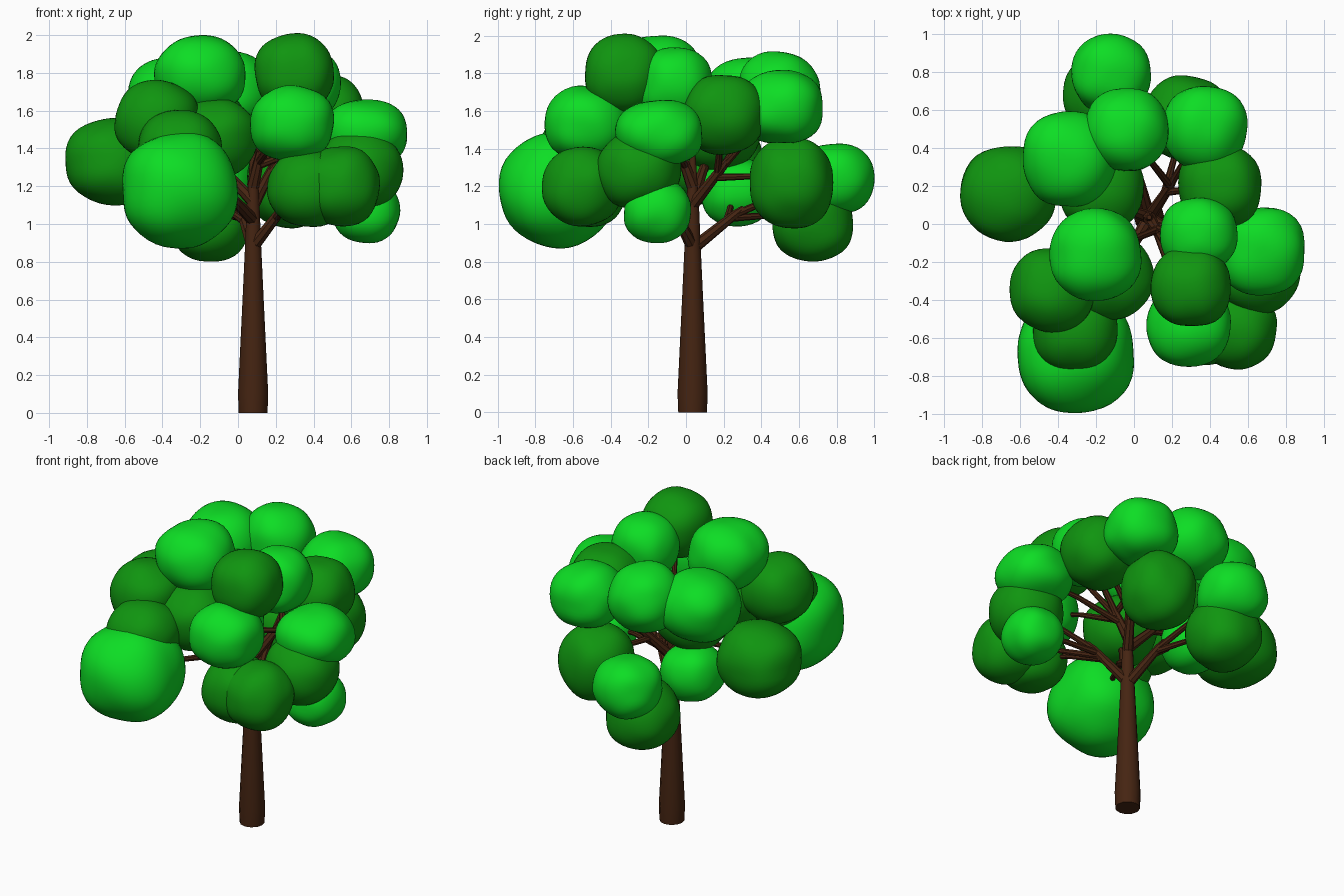
import bpy
import bmesh
from mathutils import Vector, noise

cube = bpy.data.objects.get("Cube")
if cube:
    bpy.data.objects.remove(cube, do_unlink=True)


def make_material(name, colour):
    mat = bpy.data.materials.new(name)
    mat.use_nodes = True
    mat.diffuse_color = (*colour, 1)
    mat.node_tree.nodes["Principled BSDF"].inputs["Base Color"].default_value = (*colour, 1)
    return mat


bark = make_material("brown bark", (0.06, 0.018, 0.006))
light = make_material("light green leaves", (0.004, 0.73, 0.018))
dark = make_material("dark green leaves", (0.005, 0.3, 0.005))


def cm(*values):
    """Vector from hundredths of a unit."""
    return Vector(values) / 100


def tubes(name, paths, sides):
    """Tapered round tubes; each path is a list of (point, radius)."""
    curve = bpy.data.curves.new(name, "CURVE")
    curve.dimensions = "3D"
    curve.bevel_depth = 0.01
    curve.bevel_resolution = sides // 4 - 1
    curve.use_fill_caps = True
    for path in paths:
        spline = curve.splines.new("POLY")
        spline.points.add(len(path) - 1)
        for point, (position, radius) in zip(spline.points, path):
            point.co = (*position, 1)
            point.radius = radius
    obj = bpy.data.objects.new(name, curve)
    bpy.context.collection.objects.link(obj)
    bpy.ops.object.select_all(action="DESELECT")
    obj.select_set(True)
    bpy.context.view_layer.objects.active = obj
    bpy.ops.object.convert(target="MESH")
    mesh = bpy.context.object.data
    mesh.materials.clear()
    mesh.materials.append(bark)
    bpy.ops.object.shade_smooth_by_angle()


def leaf_clump(name, material, centre, radii):
    """Rounded, slightly boxy lump of leaves with a gentle wobble."""
    bm = bmesh.new()
    bmesh.ops.create_icosphere(bm, subdivisions=4, radius=1)
    boxiness = 2.25
    for vert in bm.verts:
        direction = vert.co.normalized()
        reach = sum(abs(c) ** boxiness for c in direction) ** (-1 / boxiness)
        reach *= 1 + 0.06 * noise.noise(direction * 1.3 + centre * 9)
        vert.co = centre + direction * radii * reach
    mesh = bpy.data.meshes.new(name)
    bm.to_mesh(mesh)
    bm.free()
    mesh.materials.append(material)
    mesh.polygons.foreach_set("use_smooth", [True] * len(mesh.polygons))
    bpy.context.collection.objects.link(bpy.data.objects.new(name, mesh))


def clump(material, x, y, z, width=22, height=21):
    """Material, centre and radii of one leaf clump."""
    return material, cm(x, y, z), cm(width, width, height)


def limb(name, height, fork, *clumps):
    """Branch from the trunk to a fork, with a twig and leaves per clump."""
    start = axis + cm(0, 0, height)
    # Main branch, running on a little past its fork
    paths = [[(start, 3.4), (fork, 2.4), (start.lerp(fork, 1.2), 1.4)]]
    # Twigs leave the branch in turn and bend up into their clumps
    for i, (material, centre, radii) in enumerate(clumps):
        root = start.lerp(fork, 1 - i / 10)
        middle = root.lerp(centre, 0.5) + cm(0, 0, 2)
        paths.append([(root, 2.1), (middle, 1.6), (centre, 0.8)])
        clump_radii = Vector(radii)
        leaf_clump(f"{name}_leaf_clump_{i + 1}", material, centre, clump_radii)
    tubes(name + "_branch", paths, 12)


# Trunk: flared foot, narrowing into the crown
axis = cm(8, 3.5, 0)
profile = [(0, 7.6), (10, 8), (60, 5.6), (88, 4.3), (110, 3.4), (142, 1.2)]
tubes("trunk", [[(axis + cm(0, 0, z), radius) for z, radius in profile]], 20)

# Low limbs
limb("low_back", 87, cm(2, 26, 105),
     clump(light, -12, 79, 124, width=21, height=19),
     clump(dark, -15, 67, 102, height=22),
     clump(light, -24, 27, 117, width=19, height=18))
limb("low_right", 88, cm(25, -8, 110),
     clump(dark, 65, -25, 129),
     clump(light, 68, -15, 107, width=18, height=17),
     clump(dark, 54, -55, 120, width=21),
     clump(dark, 37, -53, 119, width=21))
limb("low_front", 102, cm(-6, -20, 117),
     clump(light, -31, -68, 118, width=31, height=30),
     clump(dark, -31, -56, 139),
     clump(dark, -43, -35, 155),
     clump(dark, -12, -28, 145))

# High limbs
limb("high_back", 110, cm(19, 20, 131),
     clump(light, -4, 49, 170),
     clump(light, 37, 51, 162, height=20),
     clump(dark, 45, 20, 158),
     clump(dark, 27, 56, 122, height=24))
limb("high_left", 112, cm(-10, 10, 131),
     clump(light, -34, 34, 167, width=25),
     clump(dark, -17, 18, 150),
     clump(dark, -66, 16, 133, width=25, height=23))
limb("top", 120, cm(12, -3, 138),
     clump(light, -20, -16, 179, width=24),
     clump(light, 34, -6, 174, width=20, height=20),
     clump(dark, 30, -33, 180, width=21),
     clump(light, 29, -53, 153, height=20),
     clump(light, 67, -14, 148, width=23, height=18))
